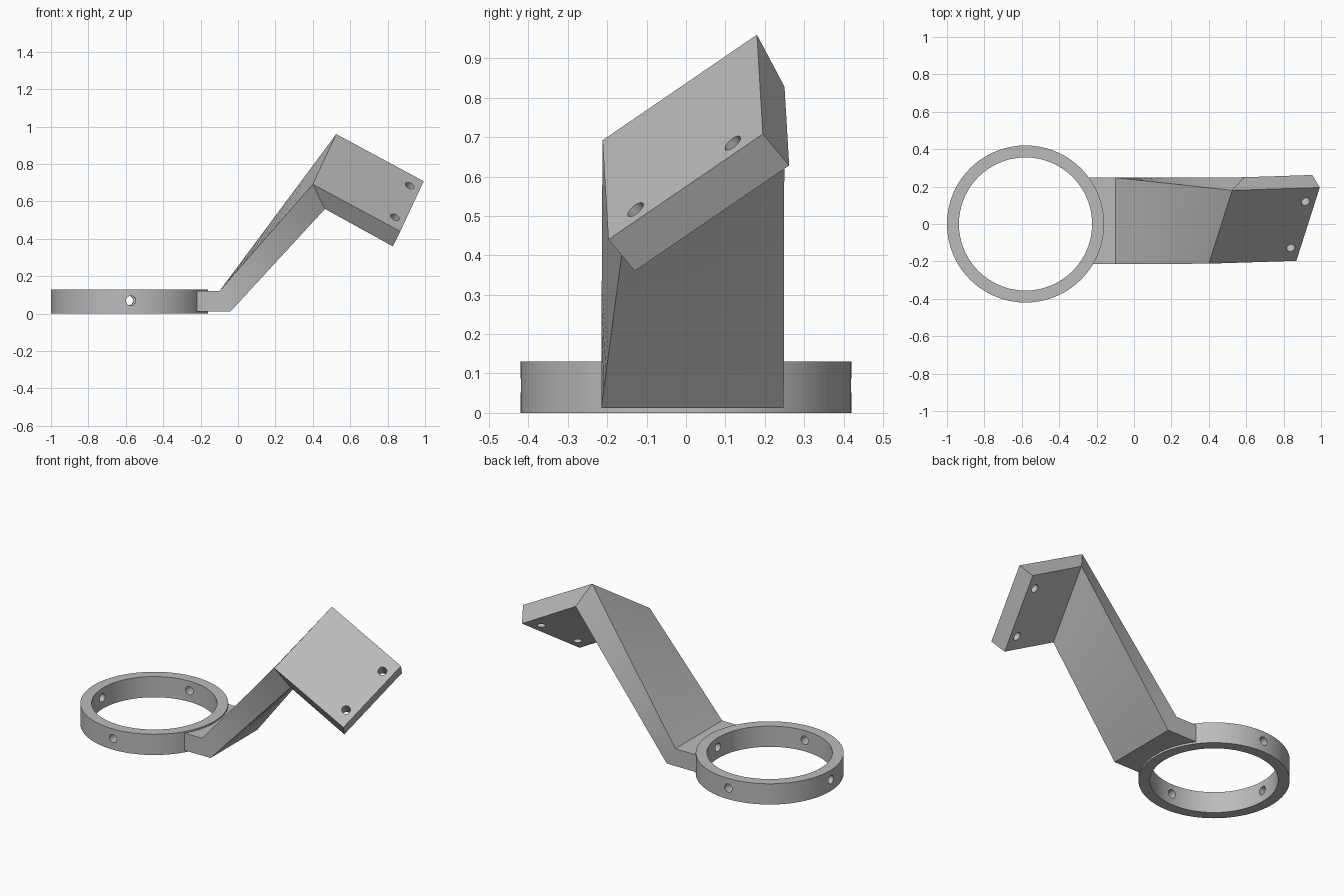
import bpy, bmesh, math
from mathutils import Vector as V

cube = bpy.data.objects.get("Cube")
if cube:
    bpy.data.objects.remove(cube, do_unlink=True)

grey = bpy.data.materials.new("grey")
grey.use_nodes = True
colour = (0.5, 0.5, 0.5, 1)
grey.diffuse_color = colour
grey.node_tree.nodes["Principled BSDF"].inputs["Base Color"].default_value = colour


def make_object(name, bm):
    bmesh.ops.recalc_face_normals(bm, faces=bm.faces)
    mesh = bpy.data.meshes.new(name)
    bm.to_mesh(mesh)
    bm.free()
    mesh.materials.append(grey)
    obj = bpy.data.objects.new(name, mesh)
    bpy.context.collection.objects.link(obj)
    return obj


def cylinder(name, start, end, radius, sides=24):
    start, end = V(start), V(end)
    axis = end - start
    bm = bmesh.new()
    bmesh.ops.create_cone(bm, cap_ends=True, segments=sides, radius1=radius,
                          radius2=radius, depth=axis.length)
    bm.transform(axis.to_track_quat("Z", "Y").to_matrix().to_4x4())
    bmesh.ops.translate(bm, verts=bm.verts, vec=(start + end) / 2)
    return make_object(name, bm)


def cut(obj, cutter):
    mod = obj.modifiers.new("cut", "BOOLEAN")
    mod.operation = "DIFFERENCE"
    mod.solver = "EXACT"
    mod.object = cutter
    cutter.hide_render = True
    cutter.hide_set(True)


def finish(obj):
    # Bake the cuts, then smooth the curved walls only
    bpy.ops.object.select_all(action="DESELECT")
    obj.select_set(True)
    bpy.context.view_layer.objects.active = obj
    for mod in list(obj.modifiers):
        bpy.ops.object.modifier_apply(modifier=mod.name)
    bpy.ops.object.shade_smooth_by_angle(angle=math.radians(30))


# Clamp ring
centre = V((-0.58, 0, 0))
up = V((0, 0, 1))
ring = cylinder("clamp_ring", centre, centre + up * 0.13, 0.42, 72)
bore = cylinder("bore_cutter", centre - up * 0.1, centre + up * 0.3, 0.356, 72)

# Bracket sections, each: top front, top back, bottom back, bottom front
front, back = -0.215, 0.248


def foot_section(x_top, x_bottom):
    return [V((x_top, front, 0.12)), V((x_top, back, 0.12)),
            V((x_bottom, back, 0.012)), V((x_bottom, front, 0.012))]


corner = V((0.40, -0.212, 0.692))       # near corner of plate top
width = V((0.125, 0.392, 0.268))
length = V((0.468, 0.015, -0.252))
drop = V((-0.04, 0.067, -0.08))
under = V((0.065, 0.07, -0.132))


def plate_section(origin, down):
    return [origin, origin + width, origin + width + down, origin + down]


foot_start = foot_section(-0.245, -0.245)
foot_end = foot_section(-0.1, -0.04)
arm_end = plate_section(corner, under)
plate_end = plate_section(corner + length, drop)
steps = 12
sections = [foot_start]
for i in range(steps + 1):
    sections.append([a.lerp(b, i / steps) for a, b in zip(foot_end, arm_end)])
sections.append(plate_end)

# Foot, twisted arm and plate as one loft
bm = bmesh.new()
loops = [[bm.verts.new(p) for p in s] for s in sections]
bm.faces.new(loops[0])
bm.faces.new(loops[-1])
for a, b in zip(loops, loops[1:]):
    for k in range(4):
        n = (k + 1) % 4
        bm.faces.new((a[k], a[n], b[n], b[k]))
bracket = make_object("bracket", bm)

cut(ring, bore)
cut(bracket, bore)
cutters = [bore]

# Radial screw holes in the ring
for i in range(4):
    angle = math.radians(1 + 90 * i)
    out = V((math.cos(angle), math.sin(angle), 0))
    mid = centre + up * 0.07
    hole = cylinder("radial_hole_cutter", mid + out * 0.3, mid + out * 0.45, 0.026)
    cut(ring, hole)
    if i == 0:
        cut(bracket, hole)
    cutters.append(hole)

# Mounting holes through the plate
normal = length.cross(width).normalized()
for t in (0.18, 0.81):
    p = corner + length * 0.89 + width * t
    hole = cylinder("plate_hole_cutter", p - normal * 0.2, p + normal * 0.2, 0.025)
    cut(bracket, hole)
    cutters.append(hole)

finish(ring)
finish(bracket)
for c in cutters:
    bpy.data.objects.remove(c, do_unlink=True)
